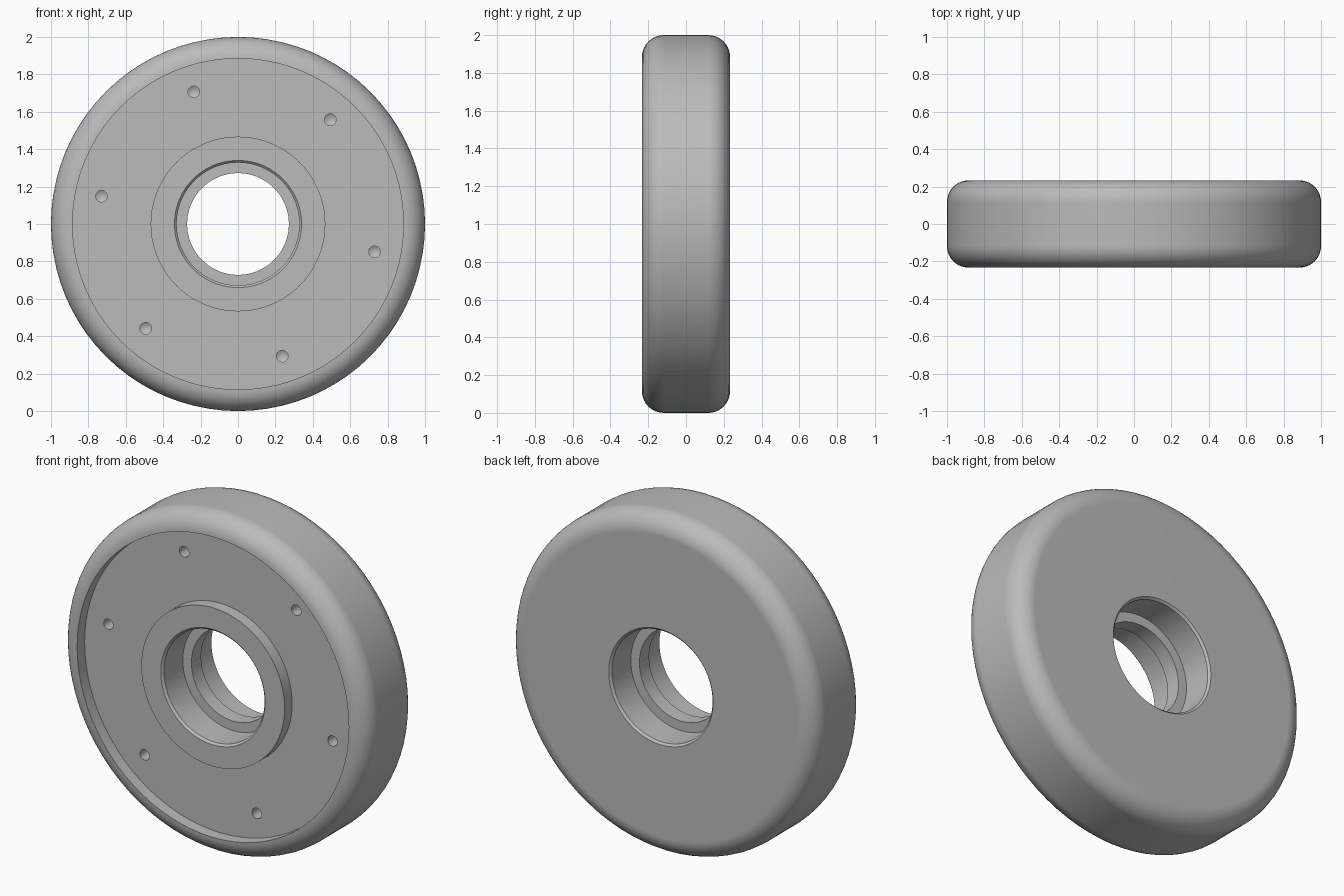
import bpy, bmesh, math
from mathutils import Matrix, Vector

if "Cube" in bpy.data.objects:
    bpy.data.objects.remove(bpy.data.objects["Cube"], do_unlink=True)

HALF = 0.233       # half the wheel width
FILLET = 0.115     # rounding of the tread edges
LIP = 0.045        # half the thickness of the lip inside the bore
RECESS = 0.07      # depth of the front groove
CENTRE = Vector((0, 0, 1))

grey = bpy.data.materials.new("plain_grey")
grey.use_nodes = True
colour = (0.5, 0.5, 0.5, 1)
grey.diffuse_color = colour
grey.node_tree.nodes["Principled BSDF"].inputs["Base Color"].default_value = colour


def lathe(name, profile, steps, centre, closed):
    """Revolve (radius, y) points about the y axis through centre."""
    bm = bmesh.new()
    verts = [bm.verts.new((r, y, 0)) for r, y in profile]
    pairs = list(zip(verts, verts[1:]))
    if closed:
        pairs.append((verts[-1], verts[0]))
    edges = [bm.edges.new(p) for p in pairs]
    bmesh.ops.spin(bm, geom=verts + edges, cent=(0, 0, 0), axis=(0, 1, 0),
                   angle=math.tau, steps=steps, use_merge=True)
    bmesh.ops.remove_doubles(bm, verts=bm.verts[:], dist=1e-5)
    bmesh.ops.recalc_face_normals(bm, faces=bm.faces[:])
    bmesh.ops.transform(bm, matrix=Matrix.Translation(centre), verts=bm.verts[:])
    mesh = bpy.data.meshes.new(name)
    bm.to_mesh(mesh)
    bm.free()
    mesh.materials.append(grey)
    obj = bpy.data.objects.new(name, mesh)
    bpy.context.collection.objects.link(obj)
    return obj


def fillet(side):
    """Quarter round from the tread (radius 1) to a flat side."""
    arc = [i * math.pi / 20 for i in range(11)]
    return [(1 - FILLET + FILLET * math.cos(a),
             side * (HALF - FILLET + FILLET * math.sin(a))) for a in arc]


def bore(side):
    """Chamfered counterbore down to the inner lip."""
    return [(0.34, side * HALF), (0.328, side * (HALF - 0.012)),
            (0.328, side * LIP), (0.272, side * LIP)]


# Wheel body: tread, front groove, hub ring and stepped bore
front_floor = -HALF + RECESS
profile = (fillet(1)[::-1] + fillet(-1)
           + [(1 - FILLET, front_floor), (0.467, front_floor), (0.467, -HALF)]
           + bore(-1) + bore(1)[::-1])
wheel = lathe("wheel_body", profile, 80, CENTRE, True)

# Six blind drill holes with conical ends
for i in range(6):
    a = math.radians(48.5 + 60 * i)
    spot = CENTRE + Vector((math.cos(a), 0, math.sin(a))) * 0.745
    drill = lathe("drill_cutter",
                  [(0, front_floor - 0.03), (0.031, front_floor - 0.03),
                   (0.031, front_floor + 0.08), (0, front_floor + 0.1)],
                  20, spot, False)
    drill.hide_render = True
    cut = wheel.modifiers.new("drill_hole", "BOOLEAN")
    cut.operation = "DIFFERENCE"
    cut.solver = "EXACT"
    cut.object = drill
    bpy.context.view_layer.objects.active = wheel
    bpy.ops.object.modifier_apply(modifier=cut.name)
    bpy.data.objects.remove(drill, do_unlink=True)

# Smooth rounds, crisp machined edges
bpy.ops.object.select_all(action="DESELECT")
wheel.select_set(True)
bpy.context.view_layer.objects.active = wheel
bpy.ops.object.shade_smooth_by_angle(angle=math.radians(30))
weighted = wheel.modifiers.new("even_shading", "WEIGHTED_NORMAL")
weighted.keep_sharp = True
